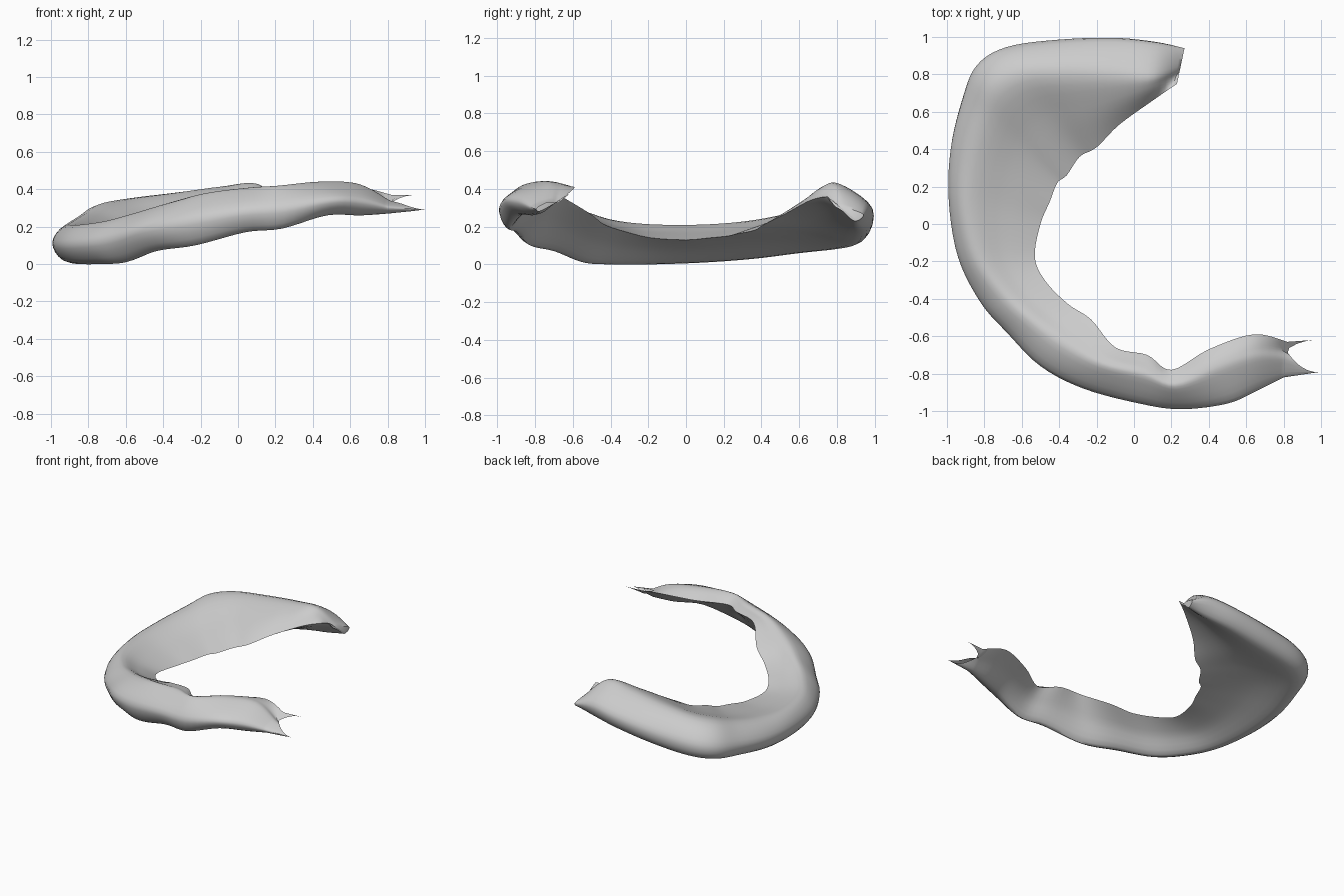
import bpy
import bmesh
from mathutils import Vector

cube = bpy.data.objects.get("Cube")
if cube:
    bpy.data.objects.remove(cube, do_unlink=True)

# One station per line along the band:
# inner edge x, y, z, outer edge x, y, ridge height, lower rim height
STATIONS = [
    (.23, .75, .36, .27, .94, .3, .23),
    (.10, .66, .34, .12, .97, .42, .2),
    (-.08, .53, .27, -.1, .99, .41, .17),
    (-.2, .41, .21, -.4, .98, .38, .13),
    (-.29, .36, .18, -.68, .94, .35, .1),
    (-.36, .26, .16, -.84, .84, .32, .08),
    (-.41, .22, .15, -.92, .65, .27, .06),
    (-.45, .12, .14, -.98, .4, .23, .03),
    (-.5, 0, .13, -.99, .12, .21, .01),
    (-.53, -.18, .14, -.94, -.18, .21, 0),
    (-.47, -.31, .17, -.82, -.42, .23, 0),
    (-.35, -.43, .21, -.68, -.58, .27, .01),
    (-.23, -.51, .27, -.5, -.76, .32, .07),
    (-.1, -.66, .36, -.27, -.88, .37, .1),
    (.07, -.7, .38, .03, -.96, .4, .17),
    (.2, -.78, .37, .25, -.99, .41, .19),
    (.4, -.67, .39, .5, -.96, .43, .26),
    (.64, -.59, .41, .66, -.89, .42, .26),
    (.82, -.63, .37, .8, -.82, .34, .27),
]
UPPER_TIP = Vector((.96, -.62, .37))
LOWER_TIP = Vector((1, -.79, .29))


def spline(points, steps):
    """Smooth curve through all the points."""
    padded = [points[0]] + points + [points[-1]]
    result = []
    for a, b, c, d in zip(padded, padded[1:], padded[2:], padded[3:]):
        for i in range(steps):
            t = i / steps
            result.append(b + (c - a) * (t / 2)
                          + (a * 2 - b * 5 + c * 4 - d) * (t * t / 2)
                          + (b * 3 - a - c * 3 + d) * (t ** 3 / 2))
    return result + [points[-1].copy()]


def section(ix, iy, iz, ox, oy, ridge_z, rim_z):
    """Closed section: inner edge, slope, ridge, outer bulge, rim, underside."""
    inner = Vector((ix, iy, iz))
    outer = Vector((ox, oy, (rim_z + ridge_z) / 2))
    inward = Vector((ix - ox, iy - oy, 0))
    width = inward.length
    inward.normalize()
    # The ridge is broad at the front and back and tight round the side
    ridge = outer + inward * min(.08 + .09 * abs(oy), width / 2)
    ridge.z = ridge_z
    # The rim is tucked in less along the back
    rim = outer + inward * min(.09 - .03 * max(0, oy), width / 4)
    rim.z = rim_z
    # The slope is domed towards the open ends
    slope = (inner + ridge) / 2
    slope.z += (ridge_z - iz) * max(0, .3 + .8 * ix)
    under = ((rim + inner) / 2).lerp(slope, .1)
    return [inner, slope, ridge, outer, rim, under, inner]


# Loft the sections into a grid of points
sections = [section(*s) for s in STATIONS]
rails = [spline(list(rail), 5) for rail in zip(*sections)]
rows = [spline(list(points), 5)[:-1] for points in zip(*rails)]

# Forked tail at the free end of the front arm
end = rows[-1]
side_in, side_out = max(p.y for p in end), min(p.y for p in end)
tail = []
for p in end:
    across = (p.y - side_in) / (side_out - side_in)
    if across > .25:
        tail.append(p.lerp(LOWER_TIP, (across - .25) / .75))
    else:
        tail.append(p.lerp(UPPER_TIP, (1 - across / .25) ** 1.5))
rows.append(tail)

# Closed curved band
bm = bmesh.new()
grid = [[bm.verts.new(p) for p in row] for row in rows]
for a, b in zip(grid, grid[1:]):
    for i in range(len(a)):
        j = (i + 1) % len(a)
        bm.faces.new((a[i], a[j], b[j], b[i]))
bm.faces.new(grid[0][::-1])
mesh = bpy.data.meshes.new("curved_band")
bm.to_mesh(mesh)
bm.free()
band = bpy.data.objects.new("curved_band", mesh)
bpy.context.collection.objects.link(band)

# Plain grey surface
grey = bpy.data.materials.new("light_grey")
grey.use_nodes = True
color = (.6, .6, .6, 1)
grey.diffuse_color = color
grey.node_tree.nodes["Principled BSDF"].inputs["Base Color"].default_value = color
mesh.materials.append(grey)

bpy.ops.object.select_all(action='DESELECT')
band.select_set(True)
bpy.context.view_layer.objects.active = band
bpy.ops.object.shade_smooth_by_angle(angle=.9)
